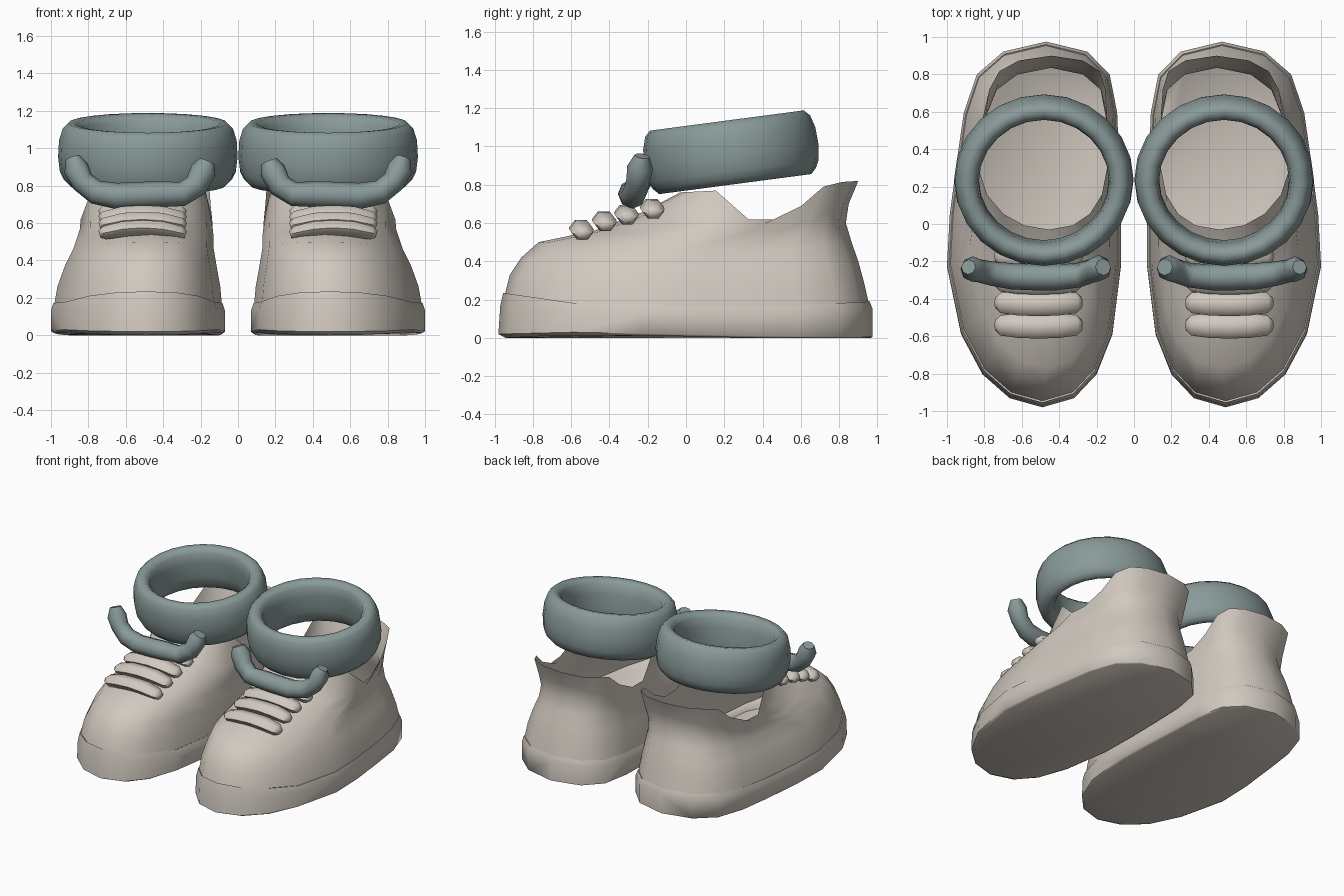
import bpy, bmesh, math
from mathutils import Vector, Matrix

if "Cube" in bpy.data.objects:
    bpy.data.objects.remove(bpy.data.objects["Cube"])


def material(name, rgb):
    m = bpy.data.materials.new(name)
    m.diffuse_color = (*rgb, 1)
    m.use_nodes = True
    m.node_tree.nodes["Principled BSDF"].inputs["Base Color"].default_value = m.diffuse_color
    return m


BEIGE = material("beige", (0.64, 0.585, 0.525))
TEAL = material("teal", (0.25, 0.325, 0.32))


def make(name, rings, mat, cap_start=False, cap_end=False, loop=False, angle=40):
    """Skin a stack of closed rings, then mirror it to the other foot."""
    bm = bmesh.new()
    vs = [[bm.verts.new(p) for p in r] for r in rings]
    pairs = list(zip(vs, vs[1:])) + ([(vs[-1], vs[0])] if loop else [])
    for a, b in pairs:
        n = len(a)
        for i in range(n):
            j = (i + 1) % n
            bm.faces.new((a[i], a[j], b[j], b[i]))
    if cap_start:
        bm.faces.new(vs[0][::-1])
    if cap_end:
        bm.faces.new(vs[-1])
    bmesh.ops.recalc_face_normals(bm, faces=bm.faces)
    me = bpy.data.meshes.new(name)
    bm.to_mesh(me)
    bm.free()
    ob = bpy.data.objects.new(name, me)
    bpy.context.collection.objects.link(ob)
    me.materials.append(mat)
    mod = ob.modifiers.new("other_foot", 'MIRROR')
    mod.use_mirror_merge = False
    bpy.ops.object.select_all(action='DESELECT')
    ob.select_set(True)
    bpy.context.view_layer.objects.active = ob
    bpy.ops.object.shade_smooth_by_angle(angle=math.radians(angle))
    return ob


def lerp_table(table, t):
    for (a, za), (b, zb) in zip(table, table[1:]):
        if t <= b:
            return za + (zb - za) * max(0, (t - a) / (b - a))
    return table[-1][1]


# Foot outline: y fraction, outer x, inner x
SIDES = [(-.95, .665, .32), (-.82, .81, .20), (-.60, .925, .115), (-.23, 1.0, .07),
         (.05, .985, .07), (.36, .945, .08), (.61, .91, .09), (.82, .84, .13), (.945, .70, .25)]
OUTLINE = ([(.49, -1)] + [(o, v) for v, o, i in SIDES] + [(.47, 1)]
           + [(i, v) for v, o, i in reversed(SIDES)])


def foot_ring(w, cx, yf, yb, zf, zs, zb, rim=None):
    """Outline scaled to half width w, with front, side and back heights."""
    pts = []
    for x, v in OUTLINE:
        y = (yf + yb) / 2 + v * (yb - yf) / 2
        z = lerp_table(rim, y) if rim else lerp_table([(-1, zf), (-.6, zs + .02), (.4, zs), (1, zb)], v)
        pts.append((cx + (x - .535) / .465 * w, y, z))
    return pts


# Sole
make("sole", [
    foot_ring(.45, .535, -.94, .965, 0, 0, 0),
    foot_ring(.465, .535, -.98, .975, .02, .01, .005),
    foot_ring(.465, .535, -.97, .975, .17, .12, .15),
    foot_ring(.452, .535, -.955, .96, .235, .16, .19),
    foot_ring(.42, .525, -.88, .92, .17, .15, .16),
    foot_ring(.40, .52, -.85, .88, .12, .12, .12)], BEIGE, True, True, angle=60)

# Upper, open at the ankle with a dipped rim
RIM = [(-.03, .76), (.17, .77), (.22, .71), (.30, .63), (.38, .595), (.5, .63),
       (.62, .70), (.74, .81), (.9, .82)]
make("shoe_upper", [
    foot_ring(.45, .535, -.95, .955, .21, .14, .18),
    foot_ring(.435, .53, -.92, .93, .33, .25, .29),
    foot_ring(.405, .52, -.86, .90, .42, .36, .40),
    foot_ring(.375, .505, -.77, .865, .50, .45, .50),
    foot_ring(.365, .495, -.48, .835, .56, .51, .60),
    foot_ring(.355, .49, -.22, .85, .66, .555, .70),
    foot_ring(.352, .49, -.03, .90, 0, 0, 0, RIM)], BEIGE, angle=60)

# Tilted ankle cuff
PROFILE = [(.47, -.10), (.48, -.02), (.475, .07), (.455, .135), (.425, .165), (.385, .16),
           (.358, .13), (.348, .06), (.348, -.06), (.358, -.13), (.385, -.165), (.42, -.17),
           (.45, -.14)]
tilt = Matrix.Translation((.482, .235, .972)) @ Matrix.Rotation(math.radians(7.5), 4, 'X')
N = 24
make("ankle_cuff", [[tilt @ Vector((r * math.cos(2 * math.pi * k / N),
                                    .955 * r * math.sin(2 * math.pi * k / N), z))
                     for k in range(N)]
                    for r, z in PROFILE], TEAL, loop=True, angle=60)


def tube(name, path, radii, mat, sides=8, flat=1.0):
    """Tube along a path running left to right; flat squashes it in height."""
    path = [Vector(p) for p in path]
    rings = []
    for i, (p, r) in enumerate(zip(path, radii)):
        t = (path[min(i + 1, len(path) - 1)] - path[max(i - 1, 0)]).normalized()
        a = Vector((0, 1, 0))
        a = (a - t * a.dot(t)).normalized()
        b = t.cross(a)
        rings.append([p + a * r * math.cos(2 * math.pi * k / sides)
                      + b * r * flat * math.sin(2 * math.pi * k / sides) for k in range(sides)])
    make(name, rings, mat, True, True, angle=60)


# Lace bars up the instep
for n, (y, z) in enumerate([(-.55, .575), (-.43, .62), (-.315, .655), (-.18, .685)]):
    path = [(.51 + d * .23, y + .01 * abs(d), z - .035 * abs(d) ** 2)
            for d in (-1, -.88, -.45, 0, .45, .88, 1)]
    tube("lace_%d" % (n + 1), path, [.03, .055, .064, .062, .064, .055, .03], BEIGE, 6, .75)

# Thick lace tie with upturned ends
tube("lace_tie", [(.165, -.23, .93), (.185, -.235, .88), (.225, -.25, .80), (.30, -.275, .755),
                  (.42, -.285, .755), (.52, -.285, .75), (.65, -.28, .745), (.76, -.265, .765),
                  (.83, -.25, .82), (.865, -.24, .89), (.885, -.23, .95)],
     [.045, .07, .065, .065, .07, .07, .07, .065, .062, .068, .04], TEAL)
